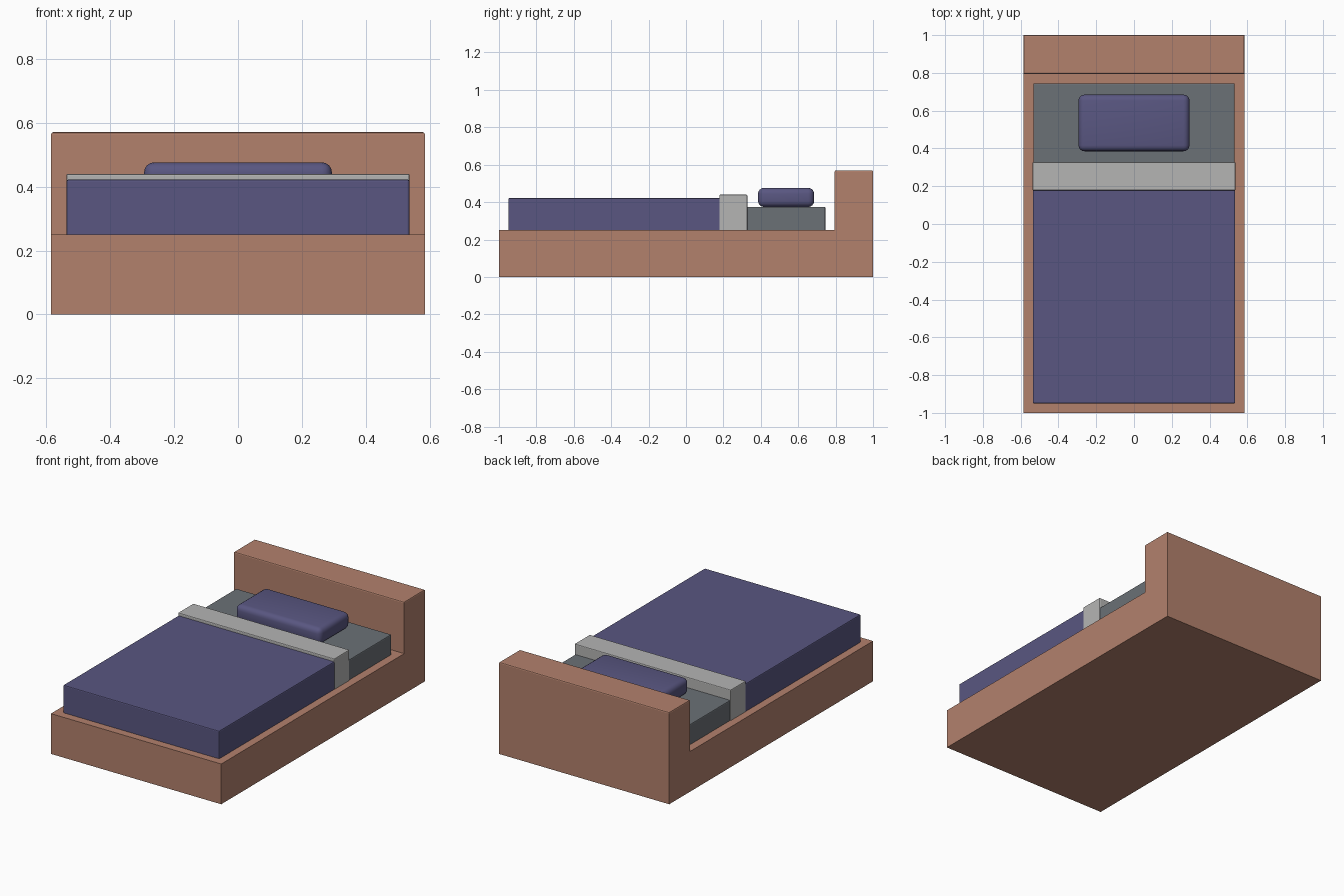
import bpy, bmesh

if "Cube" in bpy.data.objects:
    bpy.data.objects.remove(bpy.data.objects["Cube"])


def material(name, rgb):
    m = bpy.data.materials.new(name)
    m.diffuse_color = (*rgb, 1)
    m.use_nodes = True
    m.node_tree.nodes["Principled BSDF"].inputs["Base Color"].default_value = m.diffuse_color
    return m


wood = material("warm_wood", (0.45, 0.22, 0.152))
blue = material("dusty_blue", (0.1, 0.094, 0.22))
linen = material("light_linen", (0.46, 0.46, 0.455))
slate = material("slate_sheet", (0.147, 0.164, 0.182))


def finish(bm, name, mat):
    bmesh.ops.recalc_face_normals(bm, faces=bm.faces)
    me = bpy.data.meshes.new(name)
    bm.to_mesh(me)
    bm.free()
    ob = bpy.data.objects.new(name, me)
    bpy.context.collection.objects.link(ob)
    me.materials.append(mat)
    return ob


def bevel(bm, edges, width, segments):
    bmesh.ops.bevel(bm, geom=edges, offset=width, offset_type='OFFSET',
                    segments=segments, profile=0.5, affect='EDGES')


def box(name, half_x, y0, y1, z0, z1, mat, width, segments):
    bm = bmesh.new()
    bmesh.ops.create_cube(bm, size=1)
    for v in bm.verts:
        v.co = (v.co.x * 2 * half_x,
                (y0 + y1) / 2 + v.co.y * (y1 - y0),
                (z0 + z1) / 2 + v.co.z * (z1 - z0))
    bevel(bm, bm.edges[:], width, segments)
    return finish(bm, name, mat)


# Frame and headboard: one L-shaped side profile extruded across the bed
bm = bmesh.new()
profile = [(-1, 0), (1, 0), (1, 0.57), (0.795, 0.57), (0.795, 0.25), (-1, 0.25)]
face = bm.faces.new([bm.verts.new((-0.585, y, z)) for y, z in profile])
side = bmesh.ops.extrude_face_region(bm, geom=[face])
bmesh.ops.translate(bm, vec=(1.17, 0, 0),
                    verts=[g for g in side["geom"] if isinstance(g, bmesh.types.BMVert)])
# Softened rim along the headboard top
bevel(bm, [e for e in bm.edges if all(v.co.z > 0.56 for v in e.verts)], 0.007, 2)
finish(bm, "bed_frame", wood)

# Bedding
box("mattress", 0.533, -0.93, 0.745, 0.24, 0.375, slate, 0.006, 2)
box("blanket", 0.536, -0.95, 0.185, 0.24, 0.422, blue, 0.006, 2)
box("folded_sheet", 0.537, 0.178, 0.328, 0.24, 0.44, linen, 0.005, 2)

# Pillow with generous rounded edges
pillow = box("pillow", 0.294, 0.385, 0.685, 0.374, 0.476, blue, 0.032, 4)
bpy.context.view_layer.objects.active = pillow
pillow.select_set(True)
bpy.ops.object.shade_smooth_by_angle()
